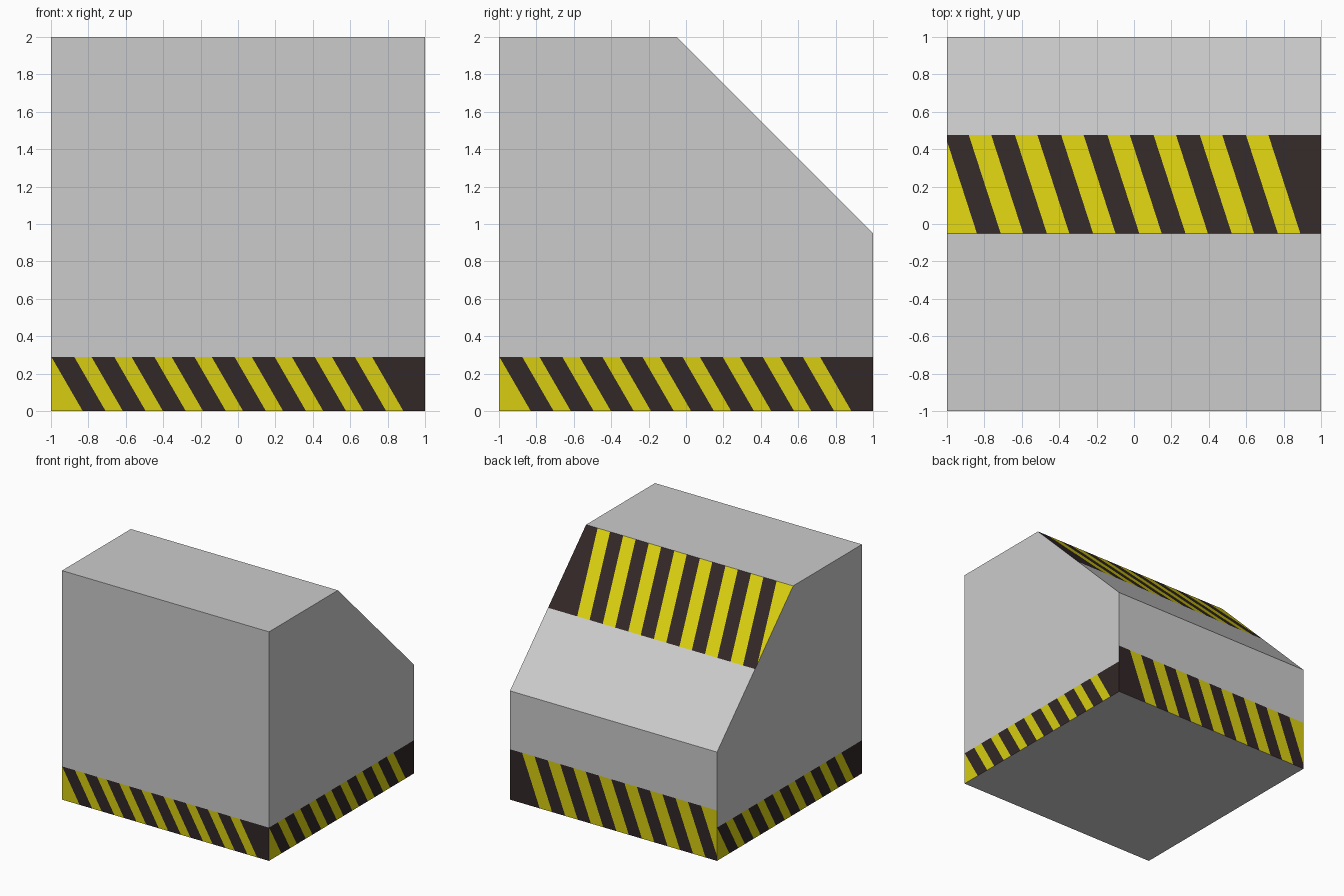
import bpy, bmesh, math
from mathutils import Vector

if "Cube" in bpy.data.objects:
    bpy.data.objects.remove(bpy.data.objects["Cube"])


def material(name, rgb):
    m = bpy.data.materials.new(name)
    m.diffuse_color = (*rgb, 1)
    m.use_nodes = True
    m.node_tree.nodes["Principled BSDF"].inputs["Base Color"].default_value = m.diffuse_color
    return m


GREY, YELLOW, DARK = 0, 1, 2
bm = bmesh.new()

# Block: side profile with a sloped back, extruded across x
profile = [(-1, 0), (1, 0), (1, 0.95), (-0.05, 2), (-1, 2)]
side = bm.faces.new([bm.verts.new((-1, y, z)) for y, z in profile])
ext = bmesh.ops.extrude_face_region(bm, geom=[side])
bmesh.ops.translate(bm, vec=(2, 0, 0), verts=[v for v in ext["geom"] if isinstance(v, bmesh.types.BMVert)])
bmesh.ops.recalc_face_normals(bm, faces=bm.faces)


def cut(faces, point, normal):
    geom = set(faces)
    for f in faces:
        geom.update(f.edges)
        geom.update(f.verts)
    bmesh.ops.bisect_plane(bm, geom=list(geom), dist=1e-5, plane_co=point, plane_no=normal)


def hazard_band(normal, origin, across, up, height, count, period, width, start, lean):
    """Cut a slanted striped band into the wall that faces along normal."""
    n, o, u, v = (Vector(a).normalized() if i != 1 else Vector(a)
                  for i, a in enumerate((normal, origin, across, up)))

    def wall():
        return [f for f in bm.faces if f.normal.dot(n) > 0.999]

    def band():
        return [f for f in wall() if (f.calc_center_median() - o).dot(v) < height - 1e-4]

    def in_band():
        return [f for f in wall() if max((p.co - o).dot(v) for p in f.verts) < height + 1e-4]

    cut(wall(), o + v * height, v)
    slant = u + v * (lean / height)
    for k in range(count):
        for edge in (start + k * period, start + k * period + width):
            cut(in_band(), o + u * edge, slant)
    for f in in_band():
        c = f.calc_center_bounds() - o
        pos = c.dot(slant) - start
        k = math.floor(pos / period)
        f.material_index = DARK if 0 <= k < count and pos - k * period < width else YELLOW


# Striped bands: base of the four walls, then the upper part of the slope
low = dict(up=(0, 0, 1), height=0.29, count=9, period=0.2143, width=0.122, start=-0.83, lean=0.168)
hazard_band((0, -1, 0), (0, -1, 0), (1, 0, 0), **low)
hazard_band((1, 0, 0), (1, 0, 0), (0, 1, 0), **low)
hazard_band((-1, 0, 0), (-1, 0, 0), (0, -1, 0), **low)
hazard_band((0, 1, 0), (0, 1, 0), (-1, 0, 0), (0, 0, 1), 0.44, 8, 0.247, 0.127, -0.84, 0.17)
hazard_band((0, 1, 1), (0, -0.05, 2), (1, 0, 0), (0, 1, -1), 0.525 * math.sqrt(2),
            8, 0.247, 0.127, -0.84, 0.17)

mesh = bpy.data.meshes.new("barrier_block")
bm.to_mesh(mesh)
bm.free()
for m in (material("concrete grey", (0.6, 0.6, 0.6)),
          material("hazard yellow", (0.68, 0.61, 0.005)),
          material("hazard dark", (0.032, 0.02, 0.02))):
    mesh.materials.append(m)
bpy.context.collection.objects.link(bpy.data.objects.new("barrier_block", mesh))
